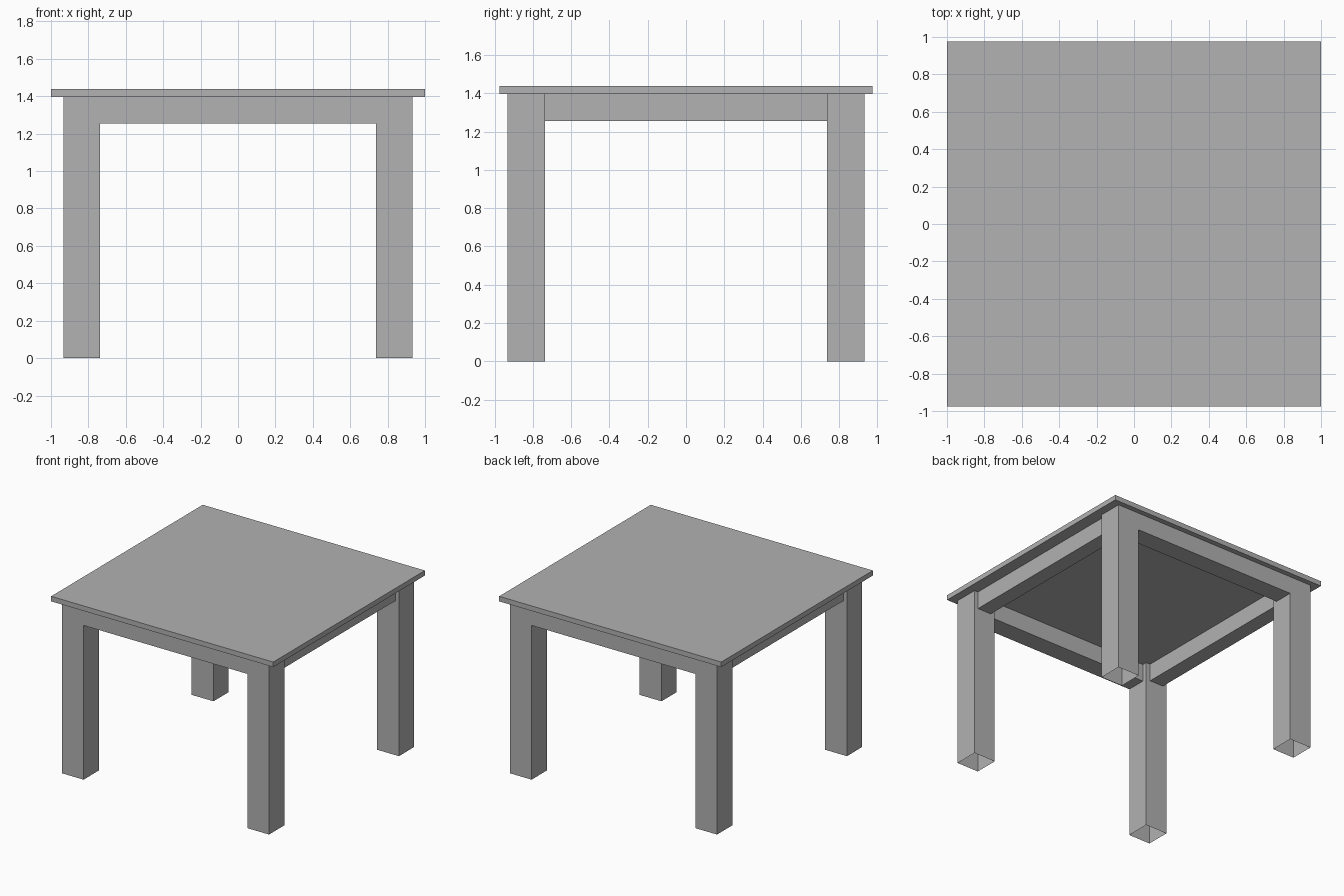
import bpy
import bmesh

cube = bpy.data.objects.get("Cube")
if cube:
    bpy.data.objects.remove(cube, do_unlink=True)

grey = bpy.data.materials.new("plain grey")
grey.use_nodes = True
grey.diffuse_color = (0.445, 0.445, 0.445, 1)
grey.node_tree.nodes["Principled BSDF"].inputs["Base Color"].default_value = grey.diffuse_color


def box(name, xs, ys, zs, open_bottom=False):
    """Box between two limits on each axis, with an optional open underside."""
    bm = bmesh.new()
    bmesh.ops.create_cube(bm, size=1)
    for v in bm.verts:
        v.co = [lim[c > 0] for lim, c in zip((xs, ys, zs), v.co)]
    bmesh.ops.recalc_face_normals(bm, faces=bm.faces)
    if open_bottom:
        under = [f for f in bm.faces if f.normal.z < -0.5]
        bmesh.ops.delete(bm, geom=under, context='FACES_ONLY')
    mesh = bpy.data.meshes.new(name)
    bm.to_mesh(mesh)
    bm.free()
    mesh.materials.append(grey)
    obj = bpy.data.objects.new(name, mesh)
    bpy.context.collection.objects.link(obj)
    return obj


def span(sign, inner, outer):
    """Ordered limits on the chosen side of the centre."""
    return sorted((sign * inner, sign * outer))


LEG_IN, LEG_OUT = 0.737, 0.933
APRON_IN, SIDE_OUT = 0.775, 0.9
UNDERSIDE, TOP = 1.397, 1.438
APRON_Z = (1.255, UNDERSIDE)

# Table top
box("table_top", (-1, 1), (-0.975, 0.975), (UNDERSIDE, TOP))

# Hollow legs, open at the foot
for sx, side in ((1, "left"), (-1, "right")):
    for sy, end in ((-1, "front"), (1, "back")):
        box(f"{end}_{side}_leg", span(sx, LEG_IN, LEG_OUT),
            span(sy, LEG_IN, LEG_OUT), (0, UNDERSIDE), open_bottom=True)

# Front and back aprons, flush with the legs
for sy, end in ((-1, "front"), (1, "back")):
    box(f"{end}_apron", (-LEG_IN, LEG_IN), span(sy, APRON_IN, LEG_OUT), APRON_Z)

# Side aprons, set back from the legs
for sx, side in ((1, "left"), (-1, "right")):
    box(f"{side}_apron", span(sx, APRON_IN, SIDE_OUT), (-LEG_IN, LEG_IN), APRON_Z)
